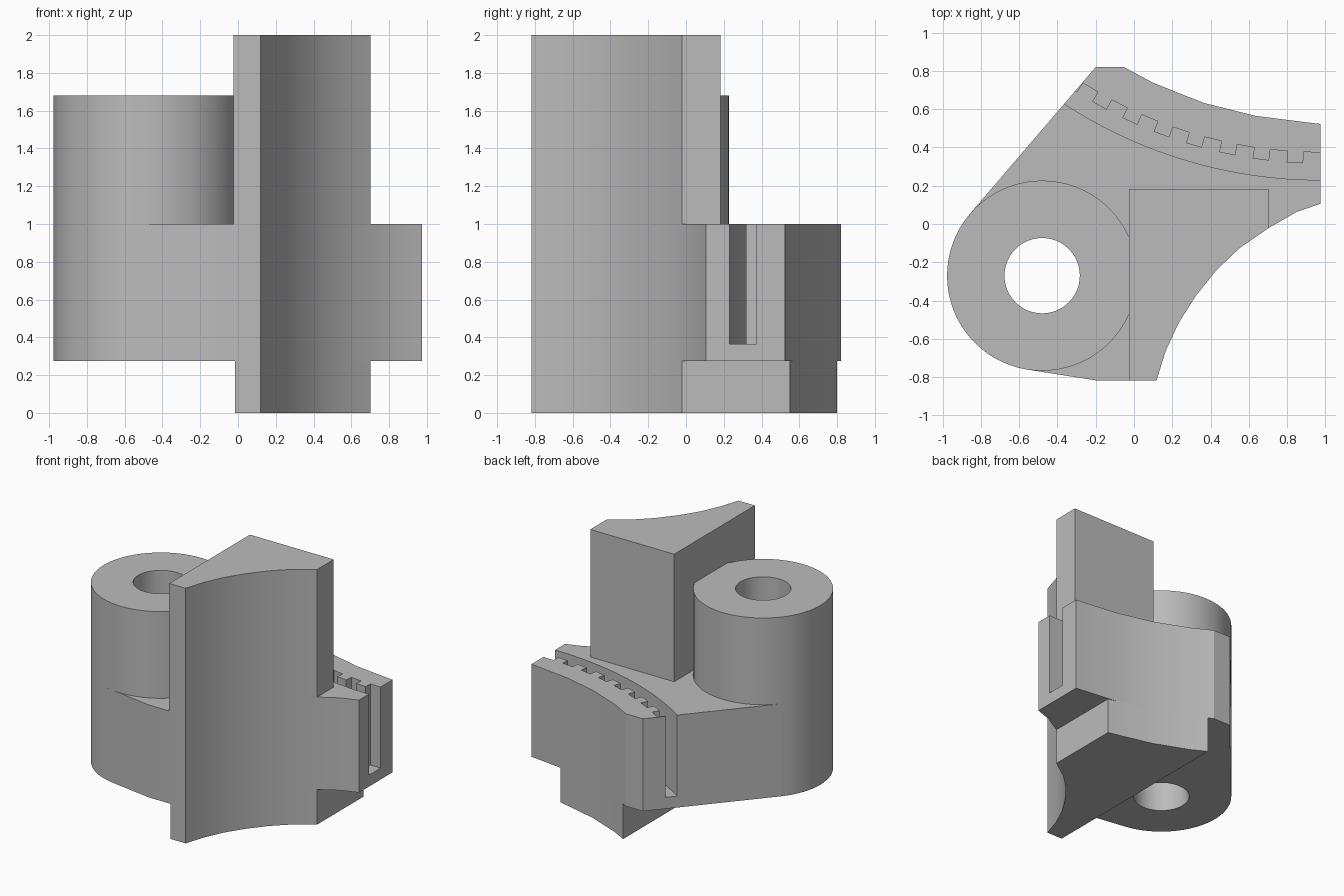
import bpy
import bmesh
import math

cube = bpy.data.objects.get("Cube")
if cube:
    bpy.data.objects.remove(cube, do_unlink=True)

grey = bpy.data.materials.new("plain_grey")
grey.use_nodes = True
COLOR = (0.5, 0.5, 0.5, 1)
grey.diffuse_color = COLOR
grey.node_tree.nodes["Principled BSDF"].inputs["Base Color"].default_value = COLOR


def prism(name, outline, z0, z1):
    """Extrude a closed counter-clockwise outline from z0 to z1."""
    bm = bmesh.new()
    face = bm.faces.new([bm.verts.new((x, y, z0)) for x, y in outline])
    ext = bmesh.ops.extrude_face_region(bm, geom=[face])
    top = [v for v in ext["geom"] if isinstance(v, bmesh.types.BMVert)]
    bmesh.ops.translate(bm, verts=top, vec=(0, 0, z1 - z0))
    bmesh.ops.recalc_face_normals(bm, faces=bm.faces)
    mesh = bpy.data.meshes.new(name)
    bm.to_mesh(mesh)
    bm.free()
    mesh.materials.append(grey)
    obj = bpy.data.objects.new(name, mesh)
    bpy.context.collection.objects.link(obj)
    return obj


def arc(center, radius, a0, a1, steps):
    return [(center[0] + radius * math.cos(a0 + (a1 - a0) * i / steps),
             center[1] + radius * math.sin(a0 + (a1 - a0) * i / steps))
            for i in range(steps + 1)]


def select_only(obj):
    bpy.ops.object.select_all(action='DESELECT')
    obj.select_set(True)
    bpy.context.view_layer.objects.active = obj


def cut(obj, cutter):
    mod = obj.modifiers.new("cut", 'BOOLEAN')
    mod.operation = 'DIFFERENCE'
    mod.solver = 'EXACT'
    mod.object = cutter
    select_only(obj)
    bpy.ops.object.modifier_apply(modifier=mod.name)


# Shared dimensions
BOSS, BOSS_R, HOLE_R = (-0.48, -0.27), 0.497, 0.197
FLOOR, DECK, BOSS_TOP, TOP = 0.275, 1.0, 1.68, 2.0
FRONT, BACK, SIDE = -0.817, 0.82, 0.975
POST_L, POST_R, POST_BACK = -0.025, 0.702, 0.183

# Concave front curve (left part, then the part beyond the post) and back curve
front_curve = [(0.118, FRONT), (0.165, -0.665), (0.233, -0.518), (0.322, -0.377),
               (0.432, -0.24), (0.552, -0.126), (POST_R, -0.022)]
front_tail = [(0.85, 0.063), (SIDE, 0.106)]
back_curve = [(0.636, 0.565), (0.364, 0.633), (0.10, 0.738)]


# Angle at which a line from a point touches the boss circle
def tangent(point, sign):
    dx, dy = point[0] - BOSS[0], point[1] - BOSS[1]
    return math.atan2(dy, dx) + sign * math.acos(BOSS_R / math.hypot(dx, dy))


# Main body wrapped around the boss
back_corner, front_corner = (-0.2, BACK), (-0.2, FRONT)
a_back = tangent(back_corner, 1)
a_front = tangent(front_corner, -1) + math.tau
body = prism("main_body",
             front_curve + front_tail
             + [(SIDE, 0.523), (0.92, 0.529)] + back_curve
             + [(-0.053, BACK), back_corner]
             + arc(BOSS, BOSS_R, a_back, a_front, 24) + [front_corner],
             FLOOR, DECK)

# Raised boss beside the post
boss = prism("round_boss", arc(BOSS, BOSS_R, 0, math.tau, 72)[:-1], DECK, BOSS_TOP)

# Upper post and lower foot share the front curve
prism("upper_post",
      [(POST_L, FRONT)] + front_curve + [(POST_R, POST_BACK), (POST_L, POST_BACK)],
      DECK, TOP)
prism("lower_foot",
      [(-0.015, FRONT)] + front_curve + [(POST_R, 0.55)] + back_curve + [(-0.015, 0.80)],
      0, FLOOR)

# Bore through boss and body
bore = prism("bore_cutter", arc(BOSS, HOLE_R, 0, math.tau, 48)[:-1], 0.1, 1.9)

# Curved slot with square teeth along its back wall
RACK = (SIDE, 2.68)
SLOT_R, TIP_R, ROOT_R = 2.45, 2.364, 2.306


def rack_point(radius, angle):
    return (RACK[0] - radius * math.sin(angle), RACK[1] - radius * math.cos(angle))


toothed = [rack_point(ROOT_R, -0.05), rack_point(ROOT_R, 0)]
for k in range(8):
    start = 0.0385 + 0.0757 * k
    end = start + 0.0365
    toothed += [rack_point(r, a) for r, a in
                ((ROOT_R, start), (TIP_R, start), (TIP_R, end), (ROOT_R, end))]
inner = [rack_point(SLOT_R, 0.7 - 0.75 * i / 24) for i in range(25)]
slot = prism("slot_cutter", toothed + inner, 0.365, 1.2)

cut(body, slot)
for part in (body, boss):
    cut(part, bore)
for cutter in (bore, slot):
    bpy.data.objects.remove(cutter, do_unlink=True)

for obj in bpy.context.collection.objects:
    if obj.type == 'MESH' and grey.name in obj.data.materials:
        select_only(obj)
        bpy.ops.object.shade_smooth_by_angle(angle=math.radians(25))
